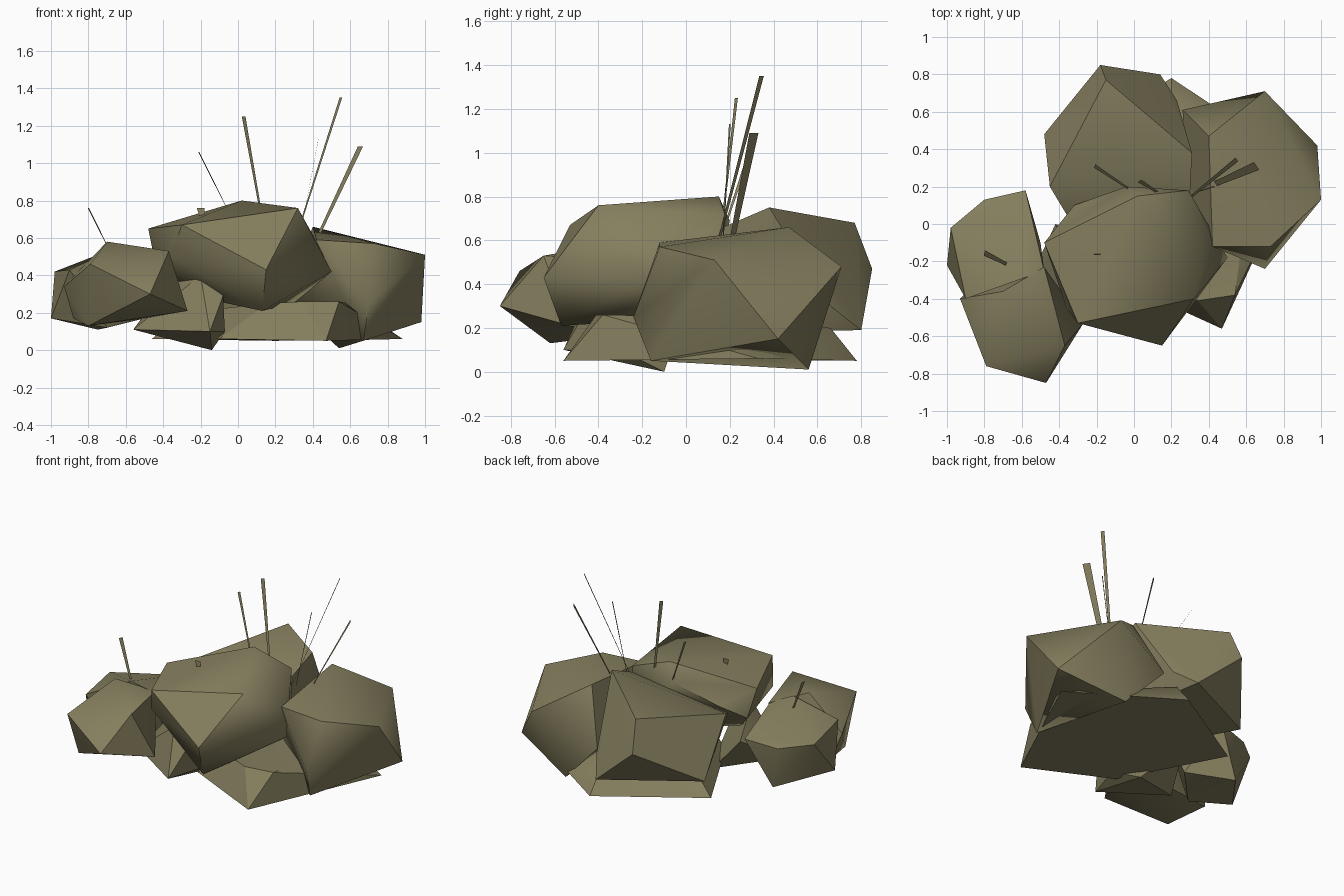
import bpy
import bmesh
import math
from mathutils import Vector

# Remove the default object
default_cube = bpy.data.objects.get("Cube")
if default_cube:
    bpy.data.objects.remove(default_cube, do_unlink=True)

# Single olive stone colour
OLIVE = (0.24, 0.215, 0.115, 1.0)
material = bpy.data.materials.new("olive stone")
material.use_nodes = True
material.diffuse_color = OLIVE
shader = material.node_tree.nodes["Principled BSDF"]
shader.inputs["Base Color"].default_value = OLIVE
shader.inputs["Roughness"].default_value = 0.9


def add_object(name, mesh_builder):
    """Turn a bmesh into a named object with the stone material."""
    mesh = bpy.data.meshes.new(name)
    mesh_builder.to_mesh(mesh)
    mesh_builder.free()
    mesh.materials.append(material)
    new_object = bpy.data.objects.new(name, mesh)
    bpy.context.collection.objects.link(new_object)
    return new_object


def add_rock(name, corners, smooth_angle=45):
    """Chiselled boulder: the convex hull around a few corner points."""
    builder = bmesh.new()
    for corner in corners:
        builder.verts.new(corner)
    hull = bmesh.ops.convex_hull(builder, input=builder.verts[:])
    unused = {item for item in hull["geom_interior"] + hull["geom_unused"]
              if isinstance(item, bmesh.types.BMVert)}
    bmesh.ops.delete(builder, geom=list(unused), context="VERTS")
    bmesh.ops.dissolve_limit(builder, angle_limit=math.radians(3),
                             verts=builder.verts[:], edges=builder.edges[:])
    bmesh.ops.recalc_face_normals(builder, faces=builder.faces[:])
    rock = add_object(name, builder)
    bpy.ops.object.select_all(action="DESELECT")
    rock.select_set(True)
    bpy.context.view_layer.objects.active = rock
    bpy.ops.object.shade_smooth_by_angle(angle=math.radians(smooth_angle))


def add_blade(name, root, tip, across, width):
    """Flat grass blade that widens a little toward its cut tip."""
    root, tip = Vector(root), Vector(tip)
    side = Vector(across).normalized() * width / 2
    builder = bmesh.new()
    outline = (root - side / 2, root + side / 2, tip + side, tip - side)
    builder.faces.new([builder.verts.new(point) for point in outline])
    add_object(name, builder)


# Large boulder in the middle
add_rock("centre_boulder", [
    (-.48, -.1, .65), (.02, .15, .8), (.32, -.4, .76), (-.3, -.53, .67),
    (.15, -.65, .43), (.13, -.57, .21), (.5, -.18, .42), (.29, .18, .71),
    (-.04, .2, .69), (.42, -.1, .58), (.3, .12, .25), (-.36, -.45, .5),
    (-.32, .1, .56), (-.44, -.05, .45), (-.29, -.2, .3)])

# Tall boulder at the back
add_rock("back_boulder", [
    (.31, .38, .75), (-.15, .77, .68), (-.45, .2, .58), (-.18, .85, .47),
    (.14, .8, .19), (-.48, .48, .22), (.23, .66, .3), (.3, .17, .66),
    (-.36, .05, .5), (.25, .2, .18), (-.3, .15, .22)])

# Broad boulder on the +x side
add_rock("side_boulder", [
    (.42, -.12, .59), (.73, -.12, .57), (.7, -.24, .25), (.67, -.16, .05),
    (1, .13, .51), (.7, .71, .48), (.98, .42, .15), (.54, .56, .01),
    (.4, .47, .66), (.26, .61, .3), (.28, .1, .25)], 52)

# Pair of smaller stones on the -x side
add_rock("outer_back_stone", [
    (-.98, -.02, .42), (-.8, .13, .4), (-.58, .18, .43), (-.48, -.25, .5),
    (-.9, -.4, .43), (-1, -.22, .17), (-.75, .11, .11), (-.5, -.1, .17),
    (-.7, -.3, .12), (-.62, -.3, .56)], 35)
add_rock("outer_front_stone", [
    (-.93, -.4, .34), (-.79, -.76, .46), (-.47, -.85, .3), (-.27, -.53, .21),
    (-.37, -.65, .53), (-.7, -.36, .58), (-.8, -.62, .13), (-.48, -.23, .5),
    (-.5, -.3, .17), (-.88, -.35, .17)])

# Small stone wedged under the front
add_rock("front_wedge_stone", [
    (-.2, -.42, .4), (-.08, -.45, .29), (-.15, -.56, .1), (-.14, -.1, 0),
    (-.56, -.3, .11), (-.34, -.2, .39), (-.07, -.3, .1), (-.42, 0, .3)], 30)

# Low flat slab carrying the boulders
add_rock("base_slab", [
    (.47, -.56, .05), (-.1, -.3, .06), (-.46, .38, .06),
    (.2, .78, .05), (.88, .33, .06),
    (.16, -.32, .25), (.34, -.41, .26), (.54, -.38, .26), (.6, .1, .25),
    (.2, .66, .2), (-.3, .33, .2)], 30)

# Thin blades growing out of the gaps
sideways, lengthways, diagonal = (1, 0, 0), (.1, 1, 0), (-.56, .83, 0)
blades = [
    ("tall", (.31, .15, .6), (.55, .345, 1.35), diagonal, .025),
    ("wide", (.4, .2, .55), (.655, .31, 1.09), diagonal, .05),
    ("upright", (.125, .17, .72), (.03, .23, 1.25), (1, .7, 0), .024),
    ("thin", (.33, .17, .6), (.43, .2, 1.13), lengthways, .008),
    ("leaning", (-.03, .19, .7), (-.21, .31, 1.06), (.3, 1, 0), .02),
    ("outer", (-.67, -.22, .5), (-.8, -.155, .76), (.25, 1, 0), .03),
    ("short", (-.18, -.17, .66), (-.2, -.16, .76), sideways, .04),
]
for label, root, tip, across, width in blades:
    add_blade(label + "_grass_blade", root, tip, across, width)
